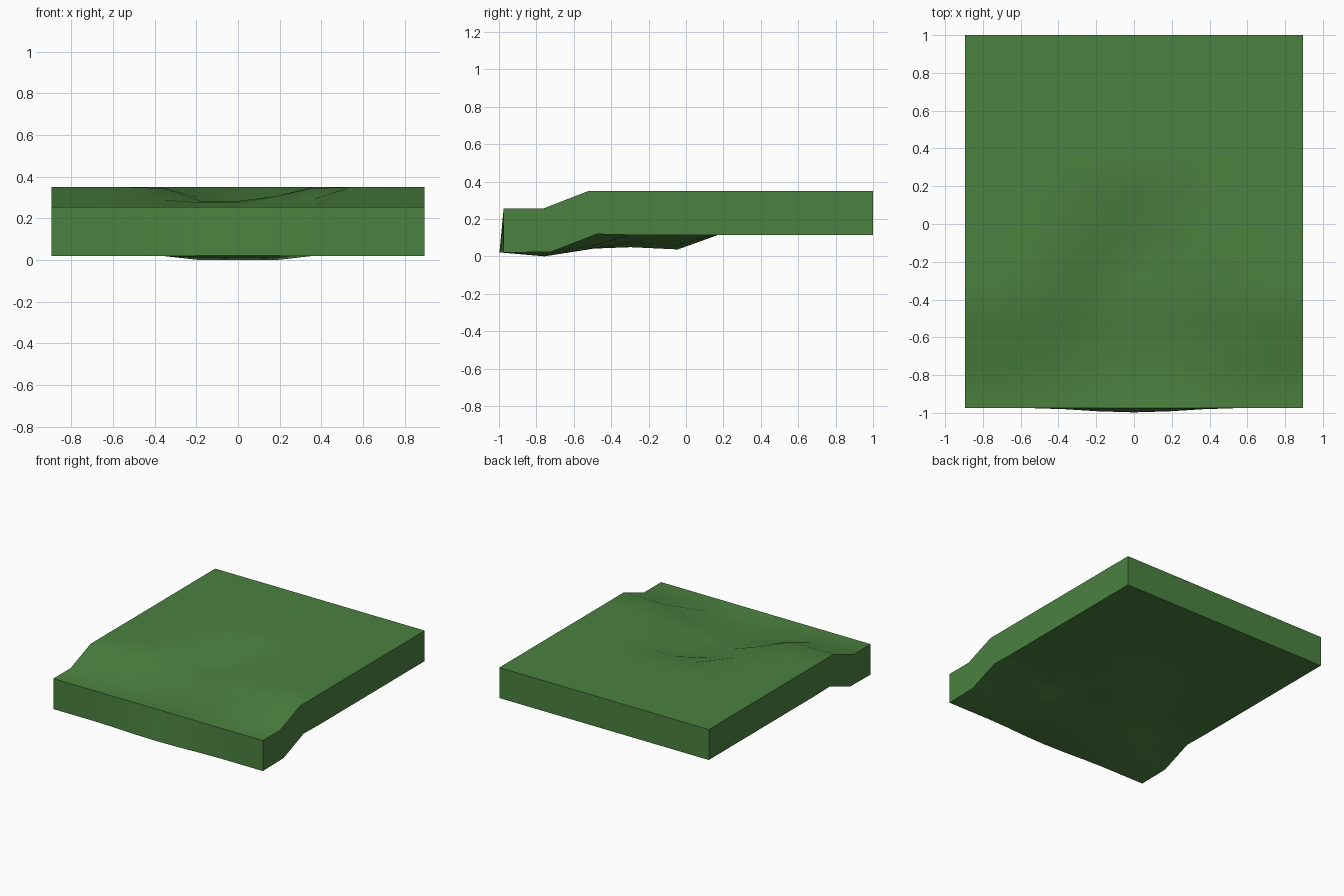
import bpy
import bmesh

if "Cube" in bpy.data.objects:
    bpy.data.objects.remove(bpy.data.objects["Cube"])

HIGH, LOW, THICK = 0.35, 0.255, 0.235
HALF_W, COLS = 0.895, 10
rows = [-0.975, -0.765, -0.52, -0.30, -0.075, 0.145, 0.36, 0.573, 0.787, 1.0]

# sunken path: column -> height, per row (other points stay at row level)
dips = {
    1: {4: 0.235, 5: 0.235, 6: 0.235},
    2: {3: 0.29, 4: 0.275, 5: 0.275, 6: 0.277, 7: 0.29},
    3: {3: 0.345, 4: 0.284, 5: 0.284, 6: 0.305, 7: 0.345},
    4: {4: 0.30, 5: 0.27, 6: 0.29},
}

# top surface of the ground tile
bm = bmesh.new()
grid = []
for r, y in enumerate(rows):
    level = LOW if r < 2 else HIGH
    grid.append([bm.verts.new((-HALF_W + 2 * HALF_W * c / COLS, y,
                               dips.get(r, {}).get(c, level)))
                 for c in range(COLS + 1)])
for a, b in zip(grid, grid[1:]):
    for c in range(COLS):
        bm.faces.new((a[c], a[c + 1], b[c + 1], b[c]))
mesh = bpy.data.meshes.new("ground_tile")
bm.to_mesh(mesh)
bm.free()
tile = bpy.data.objects.new("ground_tile", mesh)
bpy.context.collection.objects.link(tile)

# thickness below the surface
bpy.context.view_layer.objects.active = tile
tile.select_set(True)
solid = tile.modifiers.new("thickness", 'SOLIDIFY')
solid.thickness = THICK
solid.offset = -1
bpy.ops.object.modifier_apply(modifier=solid.name)
bpy.ops.object.shade_smooth_by_angle(angle=0.7)

# grass green
grass = bpy.data.materials.new("grass")
grass.diffuse_color = (0.07, 0.22, 0.05, 1)
grass.use_nodes = True
grass.node_tree.nodes["Principled BSDF"].inputs["Base Color"].default_value = grass.diffuse_color
tile.data.materials.append(grass)
